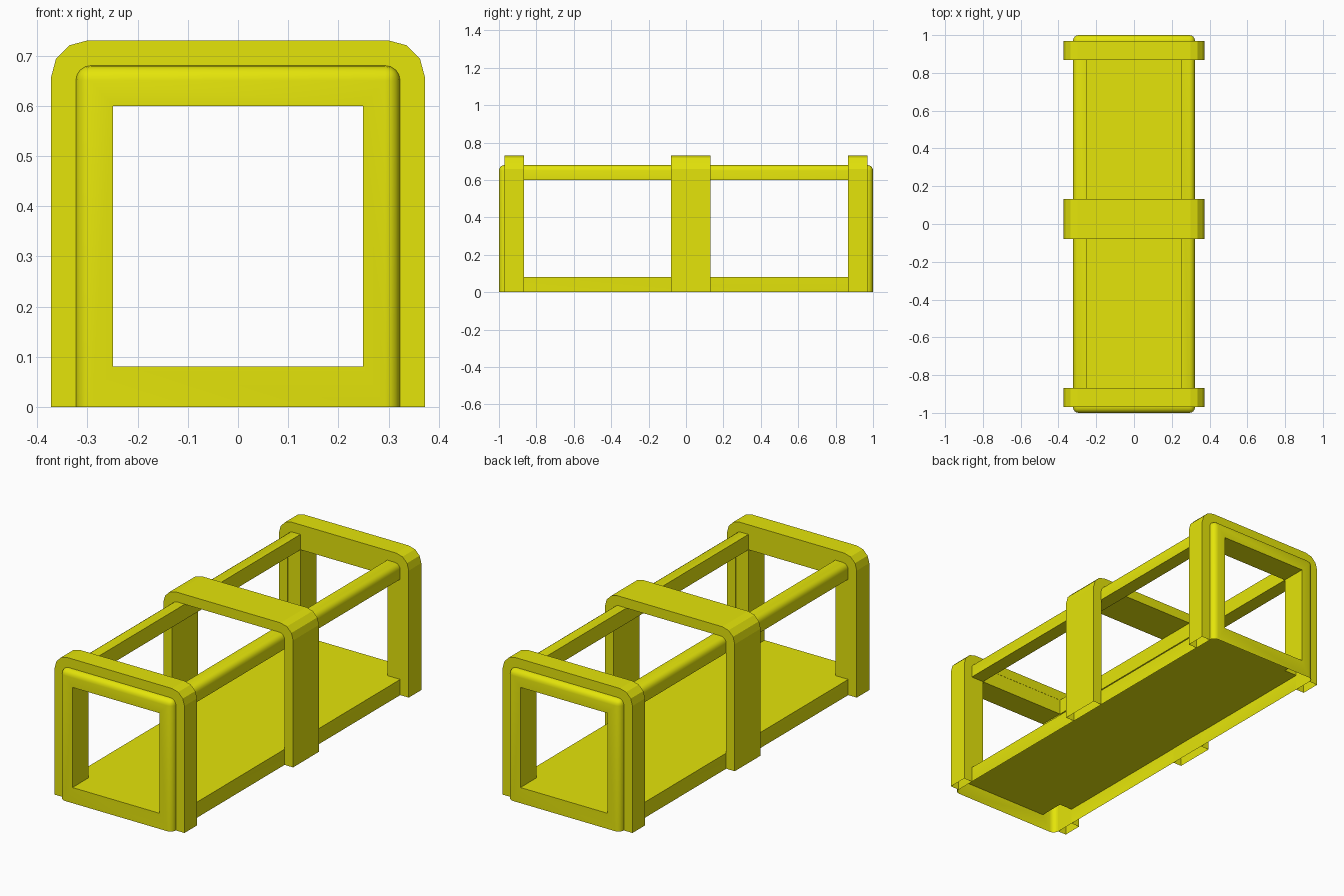
import bpy, bmesh, math

if "Cube" in bpy.data.objects:
    bpy.data.objects.remove(bpy.data.objects["Cube"])

yellow = bpy.data.materials.new("olive yellow")
yellow.diffuse_color = (0.78, 0.78, 0.003, 1)
yellow.use_nodes = True
yellow.node_tree.nodes["Principled BSDF"].inputs["Base Color"].default_value = yellow.diffuse_color


def new_object(name, bm):
    bmesh.ops.recalc_face_normals(bm, faces=bm.faces)
    mesh = bpy.data.meshes.new(name)
    bm.to_mesh(mesh)
    bm.free()
    mesh.materials.append(yellow)
    ob = bpy.data.objects.new(name, mesh)
    bpy.context.collection.objects.link(ob)
    return ob


def box(x, y, z0, z1):
    """Box centred on x and y, given half sizes and a height range."""
    bm = bmesh.new()
    bmesh.ops.create_cube(bm, size=1)
    for v in bm.verts:
        v.co = (2 * x * v.co.x, 2 * y * v.co.y, z0 if v.co.z < 0 else z1)
    return bm


def activate(ob):
    bpy.ops.object.select_all(action='DESELECT')
    ob.select_set(True)
    bpy.context.view_layer.objects.active = ob


def open_bottom(ob):
    """Remove the faces on the ground: the parts are hollow shells."""
    bm = bmesh.new()
    bm.from_mesh(ob.data)
    ground = [f for f in bm.faces if max(v.co.z for v in f.verts) < 0.001]
    bmesh.ops.delete(bm, geom=ground, context='FACES')
    bm.to_mesh(ob.data)
    bm.free()


# Inner frame: block with every edge rounded except those on the ground
bm = box(0.323, 1.0, 0, 0.68)
edges = [e for e in bm.edges if max(v.co.z for v in e.verts) > 0.1]
bmesh.ops.bevel(bm, geom=edges, offset=0.03, segments=4, profile=0.5,
                affect='EDGES')
frame = new_object("frame", bm)

# Openings through the sides, the top and the ends
for name, size in (("side_opening", (1, 0.868, 0.081, 0.6)),
                   ("top_opening", (0.249, 0.868, 0.081, 1)),
                   ("end_opening", (0.249, 2, 0.081, 0.6))):
    cutter = new_object(name, box(*size))
    cutter.hide_render = True
    mod = frame.modifiers.new(name, 'BOOLEAN')
    mod.operation = 'DIFFERENCE'
    mod.solver = 'EXACT'
    mod.object = cutter
    activate(frame)
    bpy.ops.object.modifier_apply(modifier=name)
    bpy.data.objects.remove(cutter)
open_bottom(frame)
activate(frame)
bpy.ops.object.shade_smooth_by_angle(angle=math.radians(35))


def half_arch(x, top, r, steps):
    """Right half of an arch outline, from the ground to the top corner."""
    pts = [(x, 0)]
    for i in range(steps + 1):
        a = math.pi / 2 * i / steps
        pts.append((x - r + r * math.cos(a), top - r + r * math.sin(a)))
    return pts


def rib(name, y0, y1):
    """Arched band that wraps the frame over both sides and the top."""
    rings = []
    bm = bmesh.new()
    for x, top, r in ((0.372, 0.73, 0.072), (0.322, 0.679, 0.029)):
        right = half_arch(x, top, r, 3)
        path = right + [(-px, pz) for px, pz in reversed(right)]
        for y in (y0, y1):
            rings.append([bm.verts.new((px, y, pz)) for px, pz in path])
    out_f, out_b, in_f, in_b = rings
    for a, b in ((out_f, out_b), (in_f, in_b), (out_f, in_f), (out_b, in_b)):
        for i in range(len(a) - 1):
            bm.faces.new((a[i], a[i + 1], b[i + 1], b[i]))
    for i in (0, -1):
        bm.faces.new((out_f[i], out_b[i], in_b[i], in_f[i]))
    ob = new_object(name, bm)
    open_bottom(ob)
    return ob


# Three ribs around the frame
rib("front_rib", -0.97, -0.867)
rib("middle_rib", -0.08, 0.132)
rib("back_rib", 0.867, 0.97)
